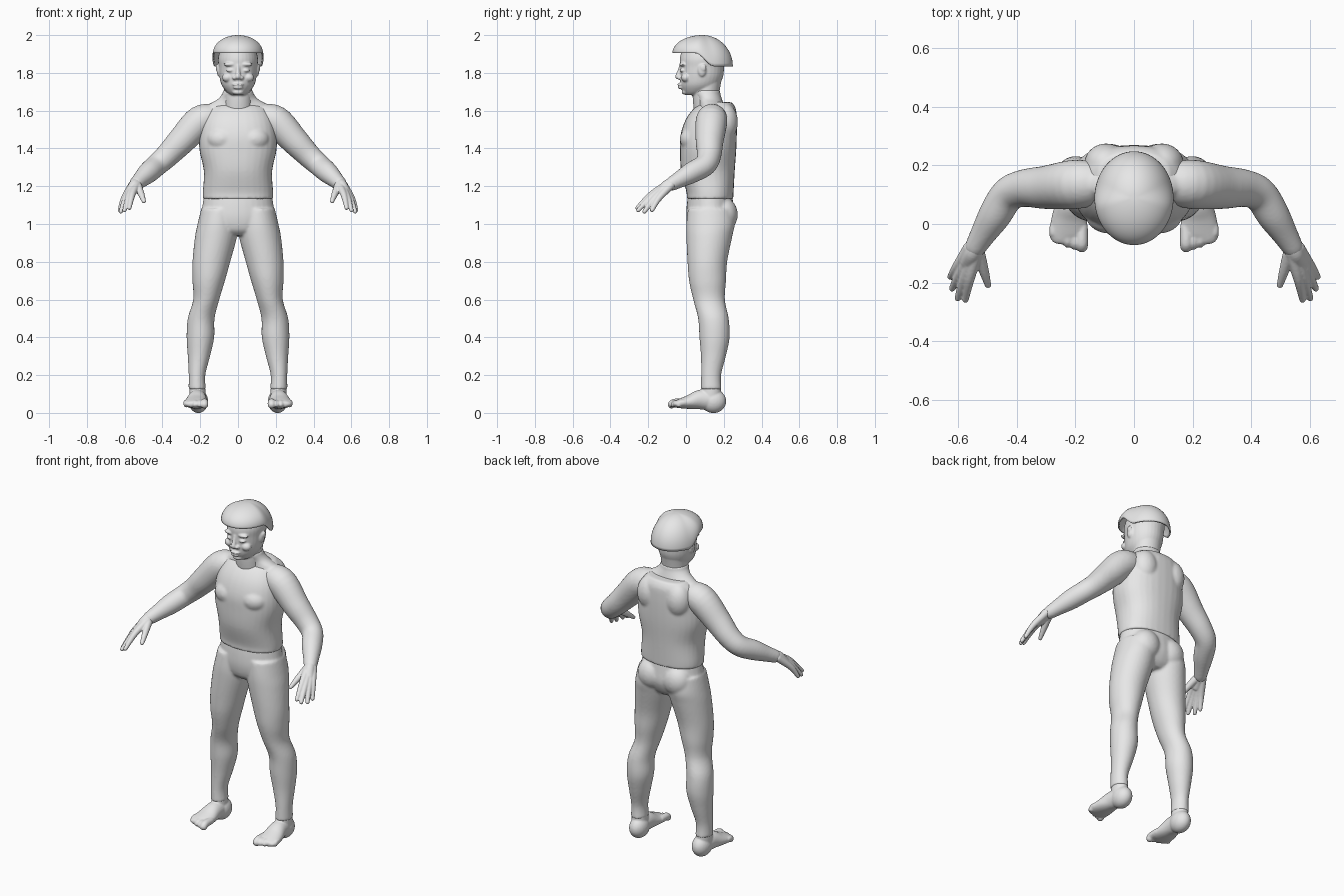
import bpy, bmesh, math
from mathutils import Vector, Matrix

cube = bpy.data.objects.get("Cube")
if cube:
    bpy.data.objects.remove(cube)

grey = bpy.data.materials.new("light grey")
grey.use_nodes = True
GREY = (0.8, 0.8, 0.8, 1)
grey.diffuse_color = GREY
grey.node_tree.nodes["Principled BSDF"].inputs["Base Color"].default_value = GREY


def spline(points, steps):
    """Smooth curve through points that also carry their radii."""
    out, last = [], len(points) - 1
    for i in range(last):
        p = [points[min(max(i + k, 0), last)] for k in (-1, 0, 1, 2)]
        for s in range(steps):
            t = s / steps
            out.append([0.5 * (2 * b + (c - a) * t + (2 * a - 5 * b + 4 * c - d) * t * t
                               + (3 * b - a - 3 * c + d) * t ** 3)
                        for a, b, c, d in zip(*p)])
    return out + [list(points[-1])]


def bridge(bm, rings):
    loops = [[bm.verts.new(co) for co in ring] for ring in rings]
    n = len(loops[0])
    for lo, hi in zip(loops, loops[1:]):
        for i in range(n):
            j = (i + 1) % n
            bm.faces.new((lo[i], lo[j], hi[j], hi[i]))
    bm.faces.new(loops[0][::-1])
    bm.faces.new(loops[-1])


def oval(centre, u, v, ru, rv, power=2, n=32):
    ring = []
    for i in range(n):
        a = math.tau * i / n
        c, s = math.cos(a), math.sin(a)
        c = math.copysign(abs(c) ** (2 / power), c)
        s = math.copysign(abs(s) ** (2 / power), s)
        ring.append(centre + u * ru * c + v * rv * s)
    return ring


def loft(bm, points, side=1, power=2):
    """Level cross-sections (x, y, z, x radius, y radius)."""
    bridge(bm, [oval(Vector((x * side, y, z)), Vector((1, 0, 0)), Vector((0, 1, 0)), rx, ry, power)
                for x, y, z, rx, ry in spline(points, 5)])


def tube(bm, points, side=1):
    """Round-ended limb through (x, y, z, radius[, height radius])."""
    pts = spline([(p[0] * side, *p[1:], *([p[3]] if len(p) == 4 else [])) for p in points], 5)
    pos = [Vector(p[:3]) for p in pts]
    rings = []
    for i, (c, p) in enumerate(zip(pos, pts)):
        t = (pos[min(i + 1, len(pos) - 1)] - pos[max(i - 1, 0)]).normalized()
        u = t.cross(Vector((0, 0, 1))).normalized()
        v = u.cross(t)
        end = -1 if i == 0 else 1 if i == len(pos) - 1 else 0
        for deg in ((75, 50, 25, 0) if end < 0 else (0, 25, 50, 75) if end else (0,)):
            a = math.radians(deg)
            k = math.cos(a)
            rings.append(oval(c + t * end * p[4] * math.sin(a), u, v, p[3] * k, p[4] * k))
    bridge(bm, rings)


def ball(bm, x, y, z, rx, ry, rz):
    place = Matrix.Translation((x, y, z)) @ Matrix.Diagonal((rx, ry, rz, 1))
    bmesh.ops.create_uvsphere(bm, u_segments=24, v_segments=16, radius=1, matrix=place)


def finish(bm, name, voxel=0, smooth=4):
    """Make the object, fusing overlapping masses into one smooth skin."""
    bmesh.ops.recalc_face_normals(bm, faces=bm.faces)
    for f in bm.faces:
        f.smooth = True
    mesh = bpy.data.meshes.new(name)
    bm.to_mesh(mesh)
    bm.free()
    mesh.materials.append(grey)
    obj = bpy.data.objects.new(name, mesh)
    bpy.context.collection.objects.link(obj)
    if voxel:
        fuse = obj.modifiers.new("fuse", 'REMESH')
        fuse.mode, fuse.voxel_size, fuse.use_smooth_shade = 'VOXEL', voxel, True
        relax = obj.modifiers.new("relax", 'SMOOTH')
        relax.factor, relax.iterations = 0.5, smooth
    return obj


SIDES = (("left", 1), ("right", -1))

# Head, neck and face
bm = bmesh.new()
loft(bm, [(0, .11, 1.6, .075, .068), (0, .105, 1.68, .074, .07), (0, .115, 1.77, .078, .075)])
loft(bm, [(0, .04, 1.683, .035, .04), (0, .06, 1.7, .06, .075), (0, .073, 1.735, .086, .102),
          (0, .082, 1.78, .098, .114), (0, .085, 1.83, .102, .117), (0, .088, 1.88, .105, .12),
          (0, .088, 1.94, .085, .1), (0, .088, 1.975, .04, .05)])
tube(bm, [(0, -.025, 1.84, .011), (0, -.034, 1.81, .011), (0, -.043, 1.78, .015)])
ball(bm, 0, -.03, 1.738, .029, .016, .008)
ball(bm, 0, -.028, 1.722, .026, .015, .008)
ball(bm, 0, -.005, 1.698, .03, .018, .014)
for s in (1, -1):
    ball(bm, .018 * s, -.034, 1.774, .013, .014, .011)
    ball(bm, .041 * s, -.02, 1.813, .021, .013, .009)
    ball(bm, .043 * s, -.017, 1.845, .034, .018, .011)
    ball(bm, .055 * s, .0, 1.775, .03, .026, .024)
    ball(bm, .102 * s, .085, 1.815, .011, .022, .034)
    ball(bm, .112 * s, .092, 1.828, .006, .016, .018)
finish(bm, "head", .005, 3)

# Helmet: a dome whose rim steps down behind the temples
bm = bmesh.new()
N, ROWS = 64, 16
rows = []
for j in range(1, ROWS + 1):
    t = math.pi / 2 * j / ROWS
    row = []
    for i in range(N):
        a = math.tau * i / N
        edge = .088 + .16 * math.sin(a)
        k = min(max((edge - .05) / .1, 0), 1)
        rim = 1.905 - .07 * k * k * (3 - 2 * k)
        row.append(bm.verts.new((.135 * math.cos(a) * math.sin(t),
                                 .088 + .16 * math.sin(a) * math.sin(t),
                                 2 - (2 - rim) * (1 - math.cos(t)))))
    rows.append(row)
bm.faces.new(rows[0])
for hi, lo in zip(rows, rows[1:]):
    for i in range(N):
        j = (i + 1) % N
        bm.faces.new((hi[i], lo[i], lo[j], hi[j]))
helmet = finish(bm, "helmet")
shell = helmet.modifiers.new("shell", 'SOLIDIFY')
shell.thickness, shell.offset = .008, -1

# Undershirt with collar, shoulders and sleeves
bm = bmesh.new()
loft(bm, [(0, .12, 1.36, .17, .11), (0, .125, 1.48, .185, .113), (0, .135, 1.57, .19, .09),
          (0, .135, 1.625, .165, .068), (0, .125, 1.66, .108, .066), (0, .11, 1.69, .083, .072),
          (0, .11, 1.71, .08, .072)])
for _, s in SIDES:
    tube(bm, [(.12, .14, 1.56, .072), (.2, .135, 1.543, .084), (.3, .125, 1.44, .074),
              (.375, .122, 1.362, .064), (.43, .1, 1.312, .059), (.475, .03, 1.272, .056),
              (.515, -.035, 1.235, .044), (.54, -.077, 1.212, .037)], s)
finish(bm, "undershirt", .008)

# Vest with chest and shoulder blades
bm = bmesh.new()
loft(bm, [(0, .127, 1.133, .186, .123), (0, .127, 1.17, .186, .125), (0, .116, 1.28, .181, .142),
          (0, .117, 1.39, .204, .149), (0, .12, 1.47, .204, .149), (0, .133, 1.55, .19, .136),
          (0, .152, 1.61, .16, .112), (0, .168, 1.645, .12, .075)], power=2.3)
for s in (1, -1):
    ball(bm, .085 * s, .035, 1.45, .082, .068, .065)
    ball(bm, .095 * s, .205, 1.54, .075, .07, .1)
finish(bm, "vest", .008)

# Trousers: hips, buttocks and legs
bm = bmesh.new()
loft(bm, [(0, .127, 1.18, .176, .112), (0, .128, 1.1, .188, .124), (0, .13, 1.03, .198, .128),
          (0, .125, .97, .17, .11), (0, .125, .94, .11, .08)])
for _, s in SIDES:
    loft(bm, [(.1, .13, 1.08, .095, .12), (.108, .13, 1.0, .106, .128), (.117, .123, .93, .111, .121),
              (.141, .113, .8, .1, .105), (.155, .114, .7, .086, .098), (.168, .122, .6, .069, .084),
              (.195, .145, .5, .071, .081), (.199, .151, .4, .073, .08), (.207, .145, .3, .059, .066),
              (.217, .133, .2, .044, .053), (.216, .133, .125, .046, .055)], s)
    ball(bm, .085 * s, .2, 1.05, .085, .074, .09)
finish(bm, "trousers", .008)

for label, s in SIDES:
    # Foot with heel and five toes
    bm = bmesh.new()
    loft(bm, [(.214, .13, .05, .043, .05), (.215, .133, .11, .043, .052), (.217, .133, .17, .04, .048)], s)
    ball(bm, .21 * s, .145, .062, .052, .068, .063)
    tube(bm, [(.212, .13, .068, .046, .052), (.216, .075, .07, .05, .052), (.221, .02, .058, .06, .038),
              (.223, -.03, .05, .066, .026), (.222, -.05, .047, .06, .02)], s)
    for i in range(5):
        x, tip, r = .178 + .024 * i, -.076 + .003 * i * i * .8, .021 if i == 0 else .015
        tube(bm, [(x, -.01, .055, r), (x, tip * .8, .054, r), (x, tip, .044, r)], s)
    finish(bm, label + "_foot", .005, 3)

    # Hand: each finger runs from wrist through knuckle to tip
    bm = bmesh.new()
    for base, knuckle, tip in (
            ((.53, -.1, 1.2), (.512, -.16, 1.157), (.498, -.208, 1.12)),
            ((.535, -.095, 1.21), (.56, -.185, 1.155), (.575, -.258, 1.085)),
            ((.545, -.09, 1.208), (.578, -.18, 1.145), (.601, -.253, 1.073)),
            ((.552, -.085, 1.206), (.593, -.165, 1.137), (.62, -.22, 1.066)),
            ((.56, -.08, 1.205), (.603, -.145, 1.135), (.626, -.18, 1.073))):
        tube(bm, [(*base, .022), (*knuckle, .017), (*tip, .011)], s)
    tube(bm, [(.535, -.065, 1.22, .03), (.55, -.1, 1.203, .03), (.565, -.135, 1.172, .03, .022)], s)
    finish(bm, label + "_hand", .004, 2)
